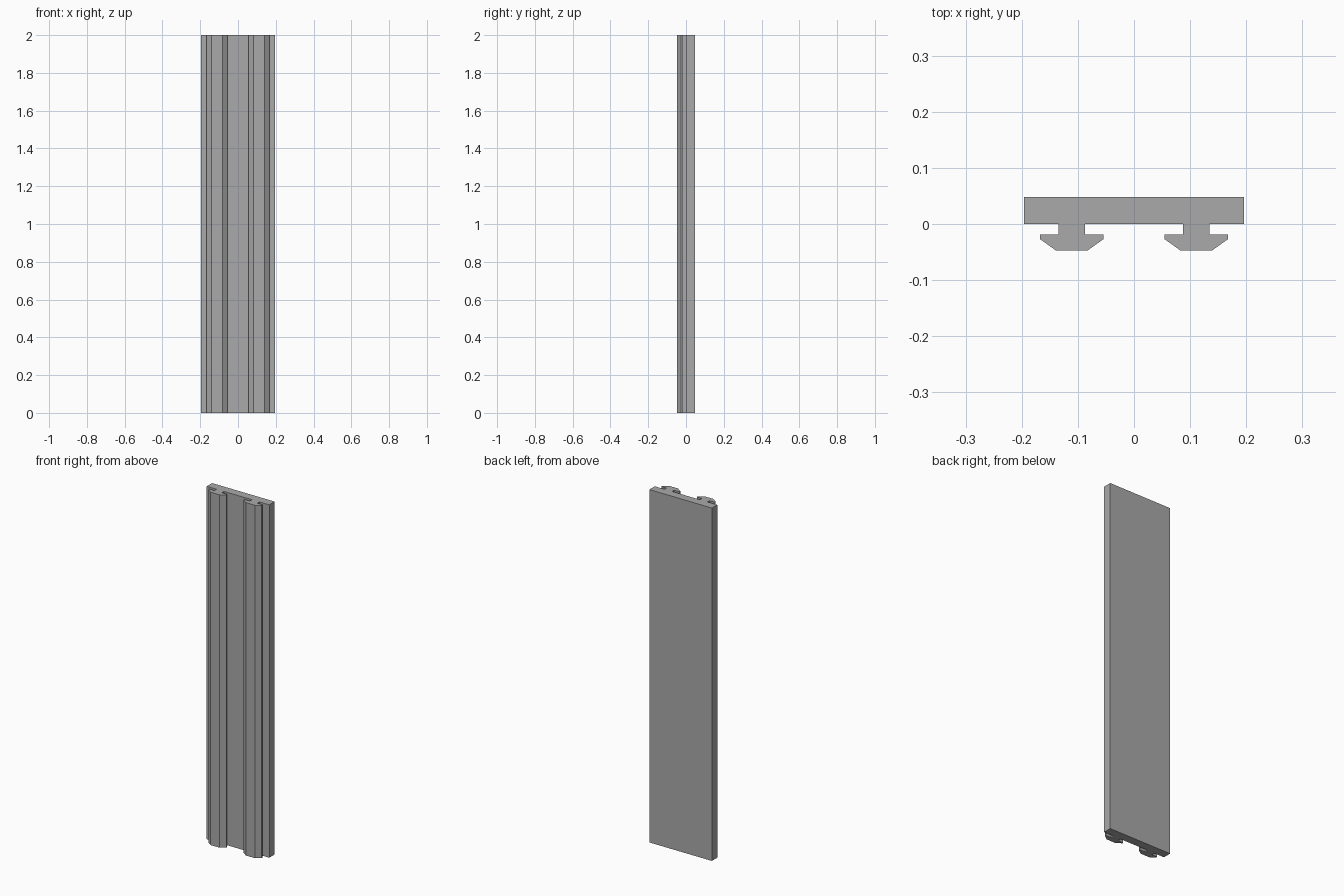
import bpy
import bmesh

if "Cube" in bpy.data.objects:
    bpy.data.objects.remove(bpy.data.objects["Cube"])

LENGTH = 2.0
PLATE_HALF = 0.196
BACK_Y = 0.048
RAIL_X = 0.111

# Plain grey metal
grey = bpy.data.materials.new("grey metal")
grey.use_nodes = True
colour = (0.4, 0.4, 0.4, 1)
grey.diffuse_color = colour
grey.node_tree.nodes["Principled BSDF"].inputs["Base Color"].default_value = colour

# Half of one T-rail, from the plate outwards: (distance from rail centre, y)
half_rail = [(0.0235, 0), (0.0235, -0.019), (0.0565, -0.019),
             (0.0565, -0.027), (0.0285, -0.047)]


def rail_outline(centre):
    left = [(centre - d, y) for d, y in half_rail]
    right = [(centre + d, y) for d, y in reversed(half_rail)]
    return left + right


# Whole cross-section: flat plate with two T-rails on its front
outline = ([(-PLATE_HALF, BACK_Y), (-PLATE_HALF, 0)]
           + rail_outline(-RAIL_X) + rail_outline(RAIL_X)
           + [(PLATE_HALF, 0), (PLATE_HALF, BACK_Y)])

# Extrude the cross-section up to full height
bm = bmesh.new()
base = bm.faces.new([bm.verts.new((x, y, 0)) for x, y in outline])
top = bmesh.ops.extrude_face_region(bm, geom=[base], use_keep_orig=True)
top_verts = [g for g in top["geom"] if isinstance(g, bmesh.types.BMVert)]
bmesh.ops.translate(bm, verts=top_verts, vec=(0, 0, LENGTH))
bmesh.ops.recalc_face_normals(bm, faces=bm.faces)

mesh = bpy.data.meshes.new("railed_plate")
bm.to_mesh(mesh)
bm.free()
mesh.materials.append(grey)
panel = bpy.data.objects.new("railed_plate", mesh)
bpy.context.collection.objects.link(panel)
